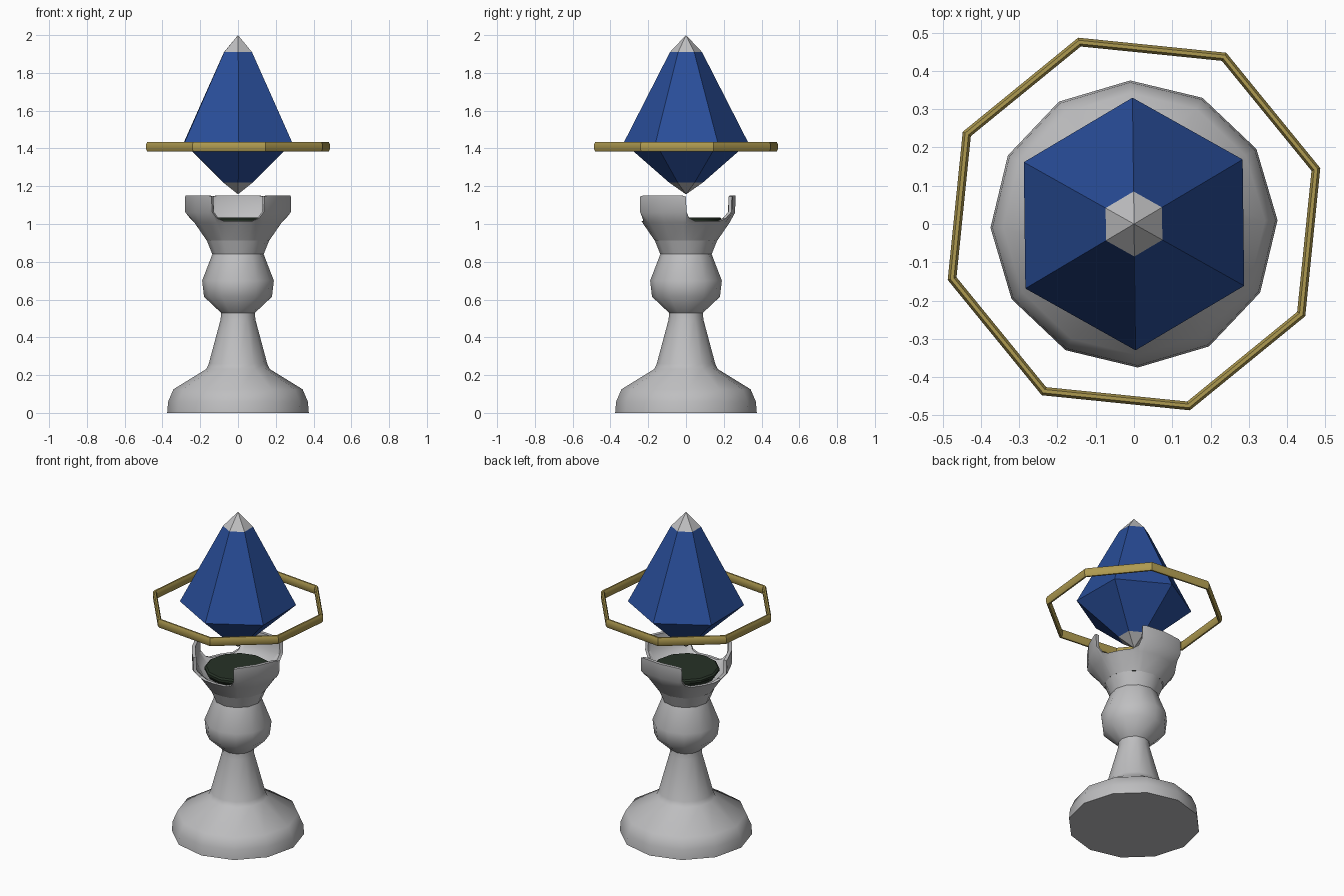
import bpy, bmesh, math

if "Cube" in bpy.data.objects:
    bpy.data.objects.remove(bpy.data.objects["Cube"])


def material(name, rgb):
    m = bpy.data.materials.new(name)
    m.diffuse_color = (*rgb, 1)
    m.use_nodes = True
    m.node_tree.nodes["Principled BSDF"].inputs["Base Color"].default_value = m.diffuse_color
    return m


STONE = material("pale stone", (0.52, 0.52, 0.53))
BLUE = material("deep blue", (0.022, 0.075, 0.32))
GOLD = material("dull gold", (0.42, 0.32, 0.08))
DARK = material("dark green", (0.02, 0.032, 0.02))


def polar(r, z, deg):
    a = math.radians(deg)
    return (r * math.cos(a), r * math.sin(a), z)


def grid_object(name, columns, mats, closed=False, caps=True, smooth=None):
    """Skin columns of points around the z axis; radius 0 points merge to poles."""
    bm = bmesh.new()
    cols = [[bm.verts.new(p) for p in c] for c in columns]
    n, k = len(cols), len(cols[0])
    for i in range(n):
        a, b = cols[i], cols[(i + 1) % n]
        for j in range(k if closed else k - 1):
            q = (j + 1) % k
            bm.faces.new((a[j], b[j], b[q], a[q]))
    if caps and not closed:
        for j in (0, k - 1):
            bm.faces.new([c[j] for c in cols])
    bmesh.ops.remove_doubles(bm, verts=bm.verts, dist=0.0002)
    bmesh.ops.recalc_face_normals(bm, faces=bm.faces)
    me = bpy.data.meshes.new(name)
    bm.to_mesh(me)
    bm.free()
    ob = bpy.data.objects.new(name, me)
    bpy.context.collection.objects.link(ob)
    for m in mats:
        me.materials.append(m)
    if smooth:
        bpy.ops.object.select_all(action='DESELECT')
        ob.select_set(True)
        bpy.context.view_layer.objects.active = ob
        bpy.ops.object.shade_smooth_by_angle(angle=math.radians(smooth))
    return ob


def lathe(profile, sides, start):
    return [[polar(r, z, start + 360 * i / sides) for r, z in profile]
            for i in range(sides)]


# Turned pedestal
grid_object("pedestal", lathe(
    [(0.375, 0), (0.37, 0.06), (0.342, 0.125), (0.168, 0.232), (0.155, 0.26),
     (0.092, 0.495), (0.09, 0.53), (0.18, 0.615), (0.19, 0.70),
     (0.136, 0.84), (0.166, 0.915)], 12, 1.5), [STONE], smooth=40)

# Cup with three upright prongs: (offset from prong centre, rim height, rim radius)
rim = [(-60, 1.015, 0.235), (-42, 1.015, 0.24), (-34, 1.03, 0.255),
       (-30.5, 1.065, 0.28), (-30, 1.145, 0.28), (-26, 1.15, 0.277),
       (0, 1.15, 0.262),
       (26, 1.15, 0.277), (30, 1.145, 0.28), (30.5, 1.065, 0.28),
       (34, 1.03, 0.255), (42, 1.015, 0.24)]
cup = []
for centre in (90, 210, 330):
    for off, h, r in rim:
        a = centre + off
        shoulder = min(1.06, h - 0.002)
        cup.append([polar(*p, a) for p in (
            (0.166, 0.913), (0.23, 1.006), (r - 0.002, shoulder), (r, h),
            (r - 0.02, h), (r - 0.022, shoulder), (0.205, 1.005), (0.15, 0.98))])
grid_object("pronged_cup", cup, [STONE], closed=True, smooth=40)

# Dark plate inside the cup
grid_object("cup_plate", lathe(
    [(0.16, 0.97), (0.19, 1.015), (0.19, 1.027), (0.18, 1.035)], 12, 1.5), [DARK], smooth=30)

# Floating six-sided crystal with pale tips
gem = grid_object("crystal", lathe(
    [(0, 1.157), (0.09, 1.22), (0.33, 1.43), (0.085, 1.91), (0, 2.0)], 6, 30.7),
    [BLUE, STONE], caps=False)
for f in gem.data.polygons:
    f.material_index = int(f.center.z > 1.91 or f.center.z < 1.22)

# Eight-sided hoop around the crystal
section = [(0.508, 1.396), (0.508, 1.422), (0.501, 1.435), (0.491, 1.435),
           (0.484, 1.422), (0.484, 1.396), (0.491, 1.383), (0.501, 1.383)]
grid_object("hoop", lathe(section, 8, 16.7), [GOLD], closed=True, smooth=35)
